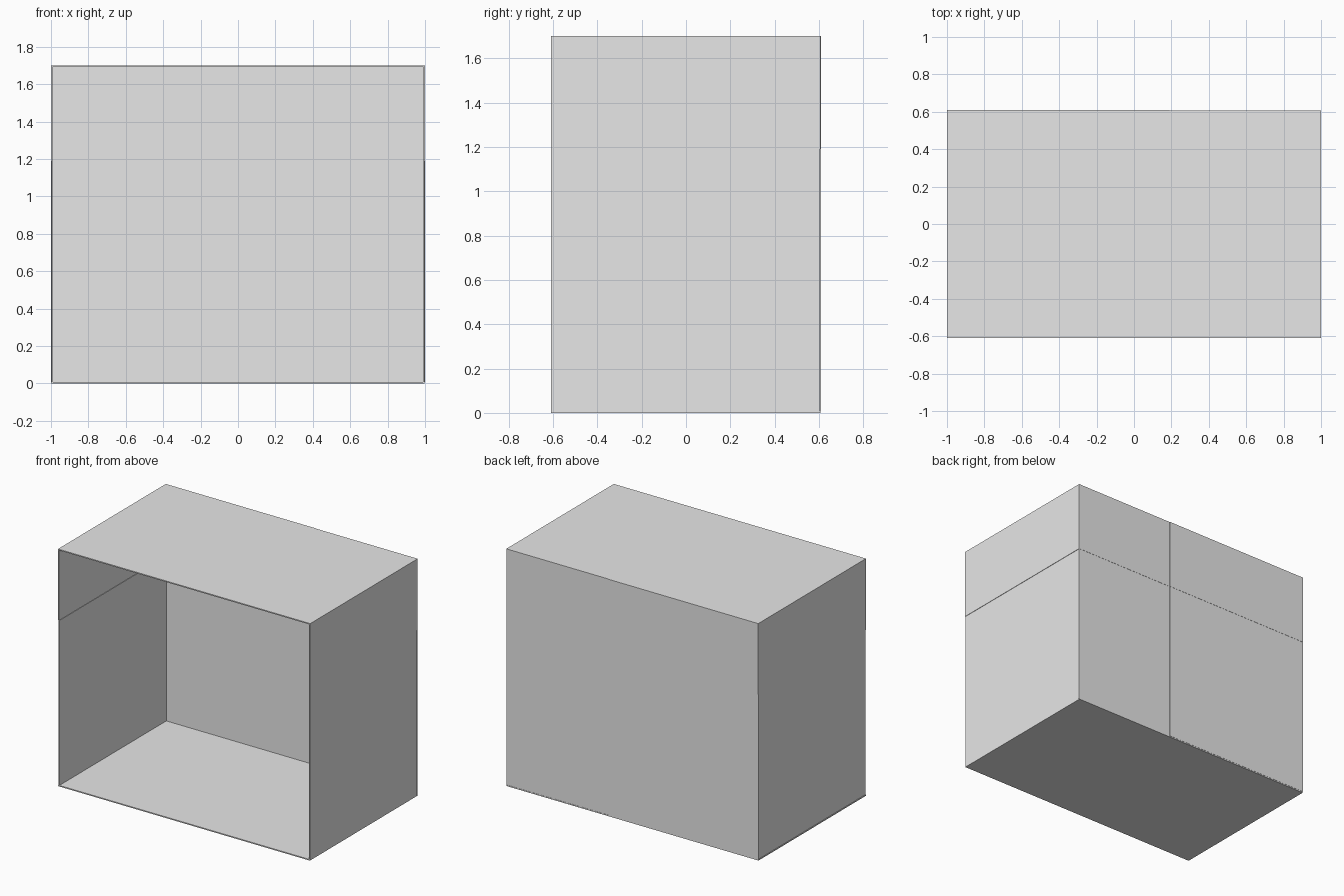
import bpy

cube = bpy.data.objects.get("Cube")
if cube:
    bpy.data.objects.remove(cube, do_unlink=True)

grey = bpy.data.materials.new("plain_grey")
grey.use_nodes = True
colour = (0.8, 0.8, 0.8, 1)
grey.diffuse_color = colour
grey.node_tree.nodes["Principled BSDF"].inputs["Base Color"].default_value = colour

W, D, H = 1.0, 0.61, 1.7     # half width, half depth, height
T = 0.008                    # panel thickness
STEP = 0.003                 # offset between neighbouring panels
SEAM_X, SEAM_Z = 0.19, 1.19  # panel joints


def panel(name, x, y, z):
    """Flat box between the given limits on each axis."""
    bpy.ops.mesh.primitive_cube_add(
        size=1, location=[(a + b) / 2 for a, b in (x, y, z)])
    ob = bpy.context.object
    ob.name = name
    ob.scale = [b - a for a, b in (x, y, z)]
    bpy.ops.object.transform_apply(location=False, rotation=False, scale=True)
    ob.data.materials.append(grey)


# Floor and roof
panel("floor", (-W, W - STEP), (-D, D - STEP), (0, T))
panel("roof", (-W + T, W - T), (-D, D - T), (H - T, H))

# Side walls, each split into a lower and an upper panel
for side, name in ((-1, "right"), (1, "left")):
    for part, z, out in (("lower", (T, SEAM_Z), W - STEP),
                         ("upper", (SEAM_Z, H), W)):
        x = sorted((side * out, side * (out - T)))
        panel(f"{name}_{part}_wall", x, (-D, D - T), z)

# Back wall, split into four panels by a vertical and a horizontal joint
for col, x, shift in (("right", (-W, SEAM_X), 0), ("left", (SEAM_X, W), STEP)):
    for row, z, inset in (("lower", (T, SEAM_Z), STEP / 2),
                          ("upper", (SEAM_Z, H), 0)):
        y = D - shift - inset
        panel(f"back_{col}_{row}_panel", x, (y - T, y), z)
